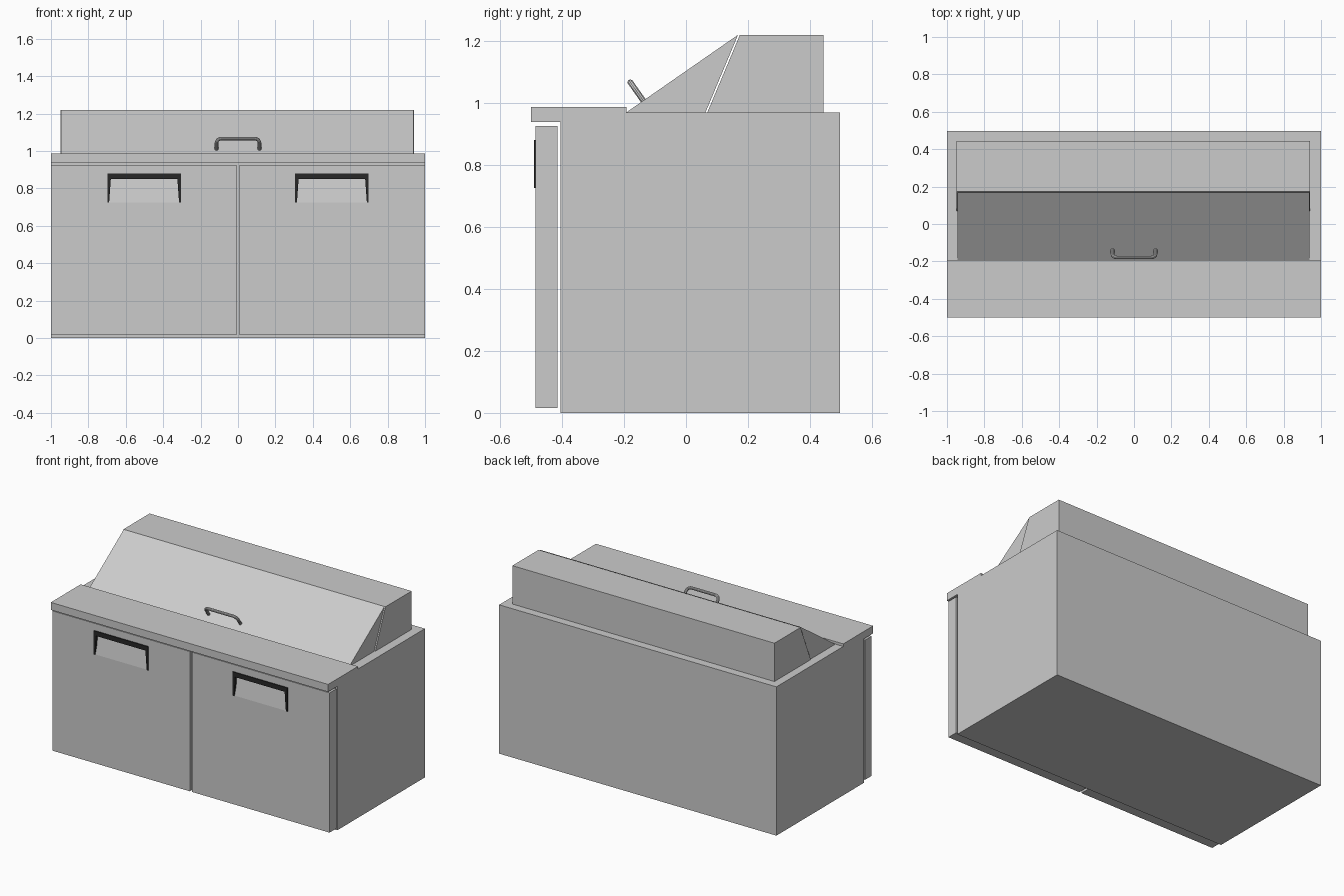
import bpy, bmesh
from mathutils import Vector

if "Cube" in bpy.data.objects:
    bpy.data.objects.remove(bpy.data.objects["Cube"])


def finish(name, bm, mat=None):
    bmesh.ops.recalc_face_normals(bm, faces=bm.faces)
    me = bpy.data.meshes.new(name)
    bm.to_mesh(me)
    bm.free()
    ob = bpy.data.objects.new(name, me)
    bpy.context.collection.objects.link(ob)
    if mat:
        me.materials.append(mat)
    return ob


def prism(name, pts, start, end, mat=None):
    """Extrude a closed outline of 3D points: pts plus start to pts plus end."""
    bm = bmesh.new()
    start, end = Vector(start), Vector(end)
    face = bm.faces.new([bm.verts.new(Vector(p) + start) for p in pts])
    ext = bmesh.ops.extrude_face_region(bm, geom=[face])["geom"]
    bmesh.ops.translate(bm, vec=end - start,
                        verts=[g for g in ext if isinstance(g, bmesh.types.BMVert)])
    return finish(name, bm, mat)


def side_prism(name, yz, x0, x1):
    return prism(name, [(0, y, z) for y, z in yz], (x0, 0, 0), (x1, 0, 0))


black = bpy.data.materials.new("black_plastic")
black.diffuse_color = (0.02, 0.02, 0.02, 1)
black.use_nodes = True
black.node_tree.nodes["Principled BSDF"].inputs["Base Color"].default_value = black.diffuse_color

# Cabinet body with overhanging worktop
side_prism("cabinet_body", [(-0.405, 0), (0.497, 0), (0.497, 0.97), (-0.192, 0.97),
                            (-0.192, 0.987), (-0.5, 0.987), (-0.5, 0.938),
                            (-0.405, 0.938)], -1, 1)

# Fixed rear hood and sloping lid
side_prism("rear_hood", [(0.069, 0.97), (0.443, 0.97), (0.443, 1.22), (0.174, 1.22)],
           -0.948, 0.942)
side_prism("sloping_lid", [(-0.192, 0.97), (0.063, 0.97), (0.168, 1.22)], -0.943, 0.937)

for side, s in (("left", -1), ("right", 1)):
    # Door with a shallow sloped finger recess
    door = side_prism(side + "_door", [(-0.485, 0.015), (-0.415, 0.015),
                                       (-0.415, 0.926), (-0.485, 0.926)], s * 0.008, s)
    cutter = side_prism("recess_cutter", [(-0.485, 0.725), (-0.465, 0.852),
                                          (-0.52, 0.852), (-0.52, 0.725)],
                        s * 0.312, s * 0.69)
    cutter.hide_render = True
    mod = door.modifiers.new("recess", "BOOLEAN")
    mod.object = cutter
    mod.operation = "DIFFERENCE"
    mod.solver = "EXACT"
    bpy.context.view_layer.objects.active = door
    bpy.ops.object.modifier_apply(modifier=mod.name)
    bpy.data.objects.remove(cutter)

    # Black grip frame around the recess
    half = [(0.197, 0.725), (0.197, 0.88)]
    inner = [(0.178, 0.85), (0.187, 0.725)]
    outline = ([(-x, z) for x, z in half] + [(x, z) for x, z in reversed(half)]
               + [(x, z) for x, z in reversed(inner)] + [(-x, z) for x, z in inner])
    prism(side + "_door_grip", [(x + s * 0.502, 0, z) for x, z in outline],
          (0, -0.491, 0), (0, -0.475, 0), black)

# Bent tube handle standing square to the lid slope
foot = Vector((0, -0.136, 1.005))
normal = Vector((0, -0.576, 0.817))
w, h, r = 0.115, 0.075, 0.028
curve = bpy.data.curves.new("lid_handle", "CURVE")
curve.dimensions = "3D"
curve.bevel_depth = 0.0095
curve.bevel_resolution = 3
curve.resolution_u = 6
curve.use_fill_caps = True
spline = curve.splines.new("BEZIER")
path = [(-w, 0), (-w, h - r), (-w + r, h), (w - r, h), (w, h - r), (w, 0)]
k = 0.55 * r
handles = [((0, -k), (0, k)), ((0, -k), (0, k)), ((-k, 0), (k, 0)),
           ((-k, 0), (k, 0)), ((0, k), (0, -k)), ((0, k), (0, -k))]
spline.bezier_points.add(len(path) - 1)
place = lambda u, v: foot + Vector((u, 0, 0)) + normal * v
for bp, (u, v), (a, b) in zip(spline.bezier_points, path, handles):
    bp.handle_left_type = bp.handle_right_type = "FREE"
    bp.co = place(u, v)
    bp.handle_left = place(u + a[0], v + a[1])
    bp.handle_right = place(u + b[0], v + b[1])
handle = bpy.data.objects.new("lid_handle", curve)
bpy.context.collection.objects.link(handle)
bpy.ops.object.select_all(action="DESELECT")
handle.select_set(True)
bpy.context.view_layer.objects.active = handle
bpy.ops.object.convert(target="MESH")
bpy.ops.object.shade_smooth_by_angle()
